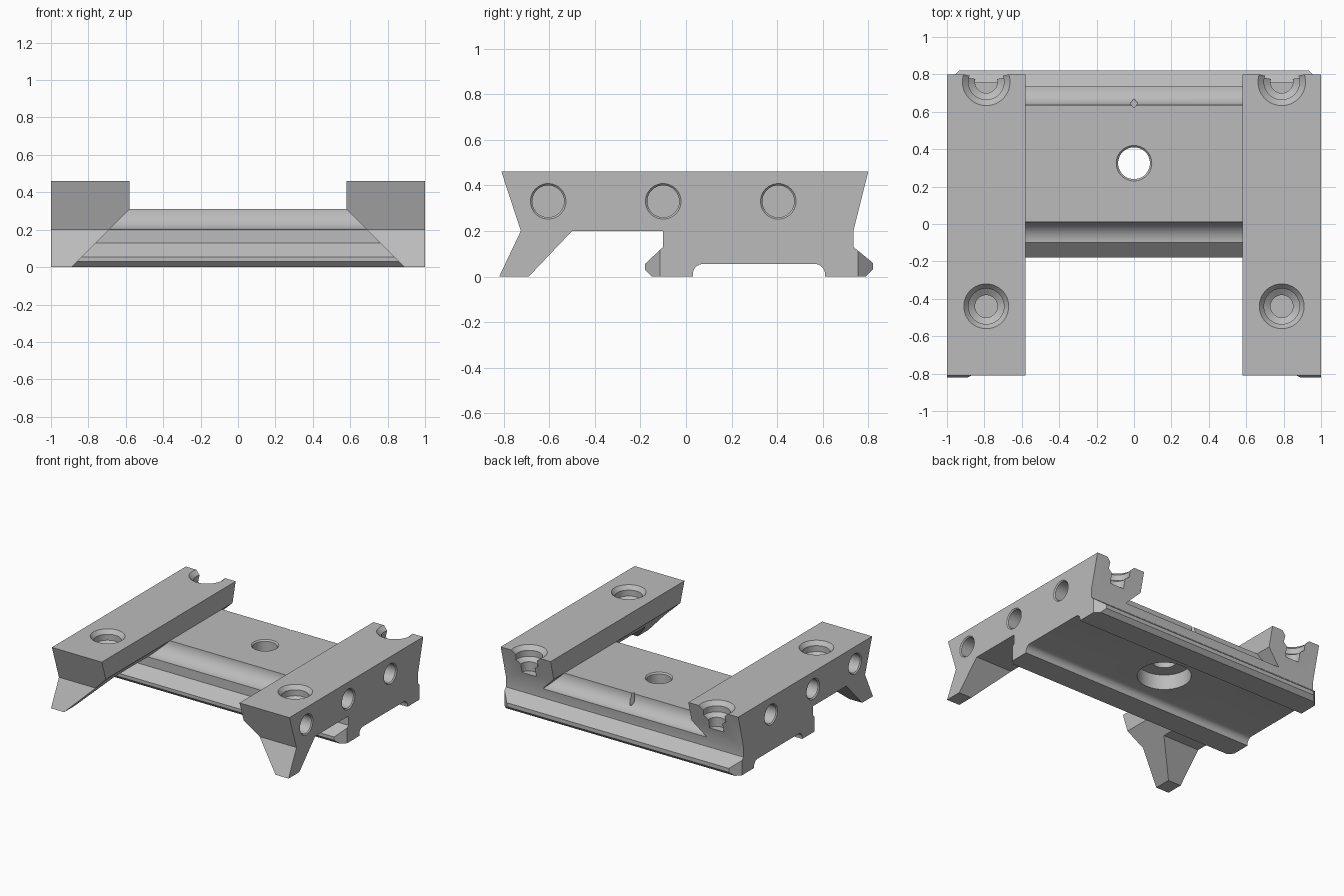
import bpy, bmesh, math
from mathutils import Matrix

old = bpy.data.objects.get("Cube")
if old:
    bpy.data.objects.remove(old, do_unlink=True)

grey = bpy.data.materials.new("plain grey")
grey.use_nodes = True
colour = (0.5, 0.5, 0.5, 1)
grey.diffuse_color = colour
grey.node_tree.nodes["Principled BSDF"].inputs["Base Color"].default_value = colour


def finish(name, bm):
    bmesh.ops.recalc_face_normals(bm, faces=bm.faces)
    mesh = bpy.data.meshes.new(name)
    bm.to_mesh(mesh)
    bm.free()
    mesh.materials.append(grey)
    obj = bpy.data.objects.new(name, mesh)
    bpy.context.collection.objects.link(obj)
    return obj


def prism(name, points, axis, lo, hi):
    """Extrude a 2D outline along one axis."""
    place = {"x": lambda a, b: (lo, a, b),
             "y": lambda a, b: (a, lo, b),
             "z": lambda a, b: (a, b, lo)}[axis]
    bm = bmesh.new()
    face = bm.faces.new([bm.verts.new(place(a, b)) for a, b in points])
    new = bmesh.ops.extrude_face_region(bm, geom=[face])["geom"]
    step = [hi - lo if axis == k else 0 for k in "xyz"]
    bmesh.ops.translate(bm, vec=step, verts=[v for v in new if isinstance(v, bmesh.types.BMVert)])
    return finish(name, bm)


def turned(name, profile, matrix, sides=48):
    """Solid of revolution from (radius, height) pairs."""
    bm = bmesh.new()
    rings = []
    for r, h in profile:
        angles = [2 * math.pi * i / sides for i in range(sides)]
        rings.append([bm.verts.new((r * math.cos(t), r * math.sin(t), h)) for t in angles])
    for low, high in zip(rings, rings[1:]):
        for i in range(sides):
            j = (i + 1) % sides
            bm.faces.new((low[i], low[j], high[j], high[i]))
    bm.faces.new(rings[0])
    bm.faces.new(rings[-1])
    bm.transform(matrix)
    return finish(name, bm)


def combine(target, tool, operation):
    mod = target.modifiers.new("combine", "BOOLEAN")
    mod.operation, mod.solver, mod.object = operation, "EXACT", tool
    bpy.context.view_layer.objects.active = target
    bpy.ops.object.modifier_apply(modifier=mod.name)
    bpy.data.objects.remove(tool, do_unlink=True)


def arc(cy, cz, ry, rz, start, end, n=12):
    angles = [math.radians(start + (end - start) * i / n) for i in range(n + 1)]
    return [(cy + ry * math.cos(t), cz + rz * math.sin(t)) for t in angles]


# Cross rail: concave shoulders, lips and a shallow channel underneath
outline = [(-0.18, 0.055), (-0.1, 0.13)]
outline += arc(-0.1, 0.31, 0.11, 0.11, -90, 0)
outline += arc(0.735, 0.31, 0.1, 0.11, 180, 270)
outline += [(0.735, 0.13), (0.82, 0.06), (0.82, 0.03), (0.79, 0), (0.61, 0)]
outline += arc(0.565, 0.01, 0.045, 0.045, 0, 90, 8)
outline += arc(0.075, 0.01, 0.045, 0.045, 90, 180, 8)
outline += [(0.03, 0), (-0.15, 0), (-0.18, 0.03)]
body = prism("clamp_body", outline, "x", -1, 1)

# Chamfered lip ends
for s in (-1, 1):
    for y, d in ((-0.18, -1), (0.82, 1)):
        corner = [(s * 0.835, y + d * 0.1), (s * 1.1, y - d * 0.165), (s * 1.1, y + d * 0.1)]
        combine(body, prism("lip_cutter", corner, "z", -0.1, 0.3), "DIFFERENCE")

# Side arms with hooked front legs
arm_outline = [(-0.81, 0.46), (-0.725, 0.2), (-0.82, 0), (-0.69, 0), (-0.5, 0.2),
               (-0.1, 0.2), (-0.03, 0.1), (0.69, 0.1), (0.735, 0.2), (0.8, 0.46)]
for s in (-1, 1):
    arm = prism("side_arm", arm_outline, "x", s * 0.58, s)
    slope = [(s * 0.48, 0.41), (s * 0.99, -0.1), (s * 0.48, -0.1)]
    # Inner lower edge is cut away at 45 degrees
    combine(arm, prism("slope_cutter", slope, "y", -1, 1), "DIFFERENCE")
    combine(body, arm, "UNION")

for s in (-1, 1):
    # Stepped screw recesses, the rear pair breaking through the end
    for y, r in ((-0.44, 0.12), (0.76, 0.127)):
        recess = [(0.06, 0.29), (0.06, 0.36), (0.095, 0.385), (0.095, 0.43), (r, 0.46), (r, 0.5)]
        combine(body, turned("recess_cutter", recess, Matrix.Translation((s * 0.79, y, 0))), "DIFFERENCE")
    # Blind round sockets in the outer sides
    for y in (-0.605, -0.1, 0.405):
        m = Matrix.Translation((s, y, 0.33)) @ Matrix.Rotation(s * math.pi / 2, 4, "Y")
        socket = [(0.07, -0.15), (0.07, -0.008), (0.078, 0), (0.078, 0.05)]
        combine(body, turned("socket_cutter", socket, m), "DIFFERENCE")

# Centre hole with a wide counterbore below
bore = [(0.187, -0.1), (0.187, 0.17), (0.085, 0.17), (0.085, 0.3), (0.097, 0.312), (0.097, 0.4)]
combine(body, turned("bore_cutter", bore, Matrix.Translation((0, 0.325, 0))), "DIFFERENCE")

# Small centre mark in the rear shoulder
mark = [(-0.02, 0.645), (0, 0.62), (0.02, 0.645), (0, 0.67)]
combine(body, prism("mark_cutter", mark, "z", 0.22, 0.4), "DIFFERENCE")

bpy.ops.object.select_all(action="DESELECT")
body.select_set(True)
bpy.context.view_layer.objects.active = body
bpy.ops.object.shade_smooth_by_angle(angle=math.radians(25))
